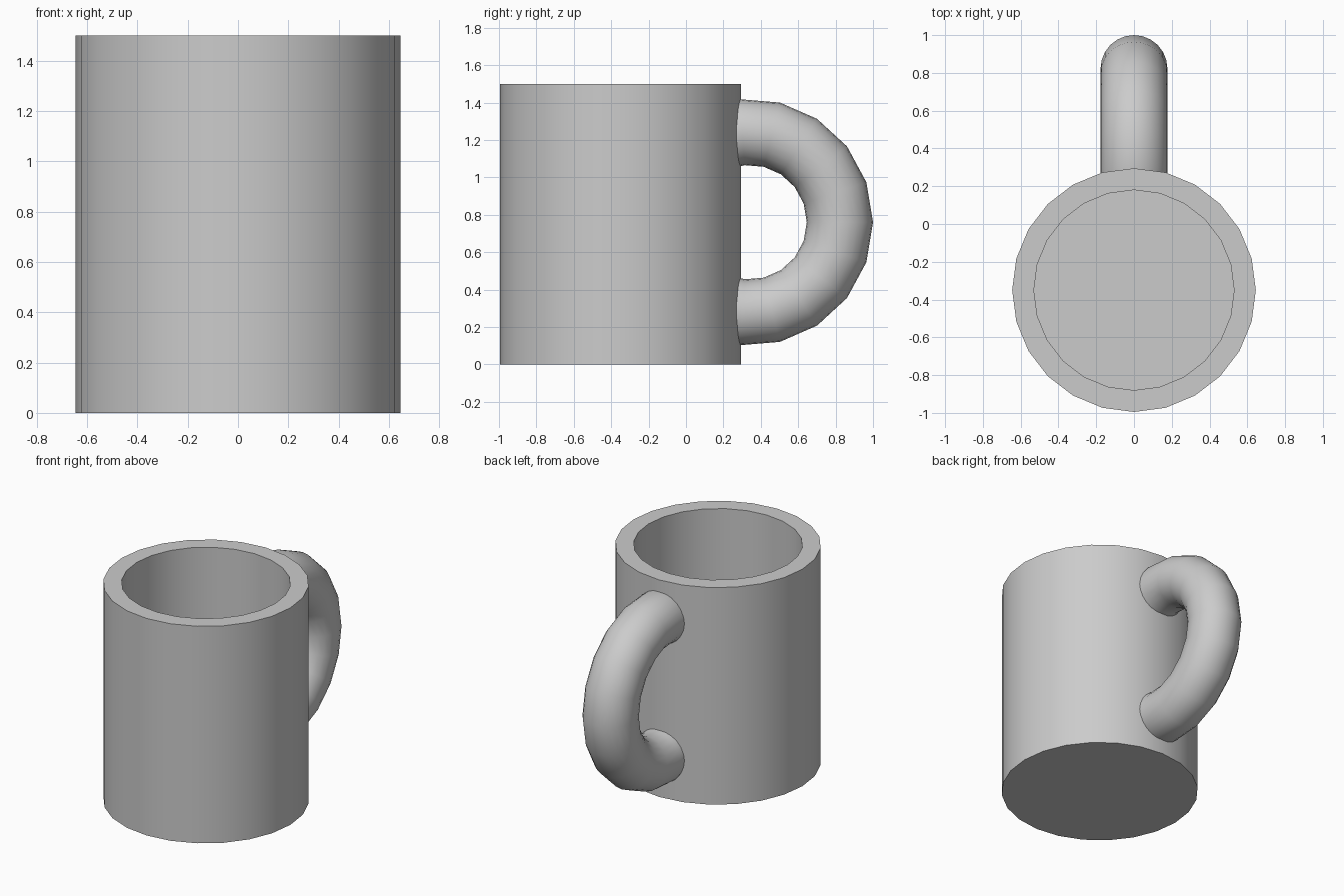
import bpy
import bmesh
from math import radians, sin, cos, tau
from mathutils import Vector

cube = bpy.data.objects.get("Cube")
if cube:
    bpy.data.objects.remove(cube, do_unlink=True)

GREY = (0.6, 0.6, 0.6, 1.0)
grey = bpy.data.materials.new("plain grey")
grey.use_nodes = True
grey.diffuse_color = GREY
grey.node_tree.nodes["Principled BSDF"].inputs["Base Color"].default_value = GREY

CUP_Y = -0.35          # cup axis
OUTER, INNER = 0.645, 0.53
HEIGHT, FLOOR = 1.5, 0.12
SIDES = 24


def finish(name, bm):
    """Turn a bmesh into a smooth-shaded grey object."""
    bmesh.ops.recalc_face_normals(bm, faces=bm.faces)
    mesh = bpy.data.meshes.new(name)
    bm.to_mesh(mesh)
    bm.free()
    mesh.materials.append(grey)
    obj = bpy.data.objects.new(name, mesh)
    bpy.context.collection.objects.link(obj)
    bpy.ops.object.select_all(action="DESELECT")
    obj.select_set(True)
    bpy.context.view_layer.objects.active = obj
    bpy.ops.object.shade_smooth_by_angle(angle=radians(40))
    return obj


def bridge(bm, a, b):
    """Join two rings of vertices with quads."""
    n = len(a)
    for i in range(n):
        j = (i + 1) % n
        bm.faces.new((a[i], a[j], b[j], b[i]))


# Cup: outer wall, rim, inner wall and floor
bm = bmesh.new()
profile = [(OUTER, 0), (OUTER, HEIGHT), (INNER, HEIGHT), (INNER, FLOOR)]
rings = [[bm.verts.new((r * sin(tau * i / SIDES), CUP_Y + r * cos(tau * i / SIDES), z))
          for i in range(SIDES)] for r, z in profile]
for a, b in zip(rings, rings[1:]):
    bridge(bm, a, b)
bm.faces.new(rings[0])
bm.faces.new(rings[-1])
finish("cup", bm)

# Handle: part of a ring, with its ends trimmed inside the cup wall
bm = bmesh.new()
MAJOR, MINOR, STEP = 0.483, 0.177, tau / 19
centre = Vector((0, 0.34, 0.76))
rings = []
for k in range(-6, 7):
    out = Vector((0, cos(k * STEP), sin(k * STEP)))
    rings.append([bm.verts.new(centre + out * (MAJOR + MINOR * cos(tau * i / SIDES))
                               + Vector((MINOR * sin(tau * i / SIDES), 0, 0)))
                  for i in range(SIDES)])
for a, b in zip(rings, rings[1:]):
    bridge(bm, a, b)
bmesh.ops.bisect_plane(bm, geom=bm.verts[:] + bm.edges[:] + bm.faces[:],
                       plane_co=(0, 0.22, 0), plane_no=(0, 1, 0), clear_inner=True)
bmesh.ops.holes_fill(bm, edges=[e for e in bm.edges if e.is_boundary])
finish("handle", bm)
